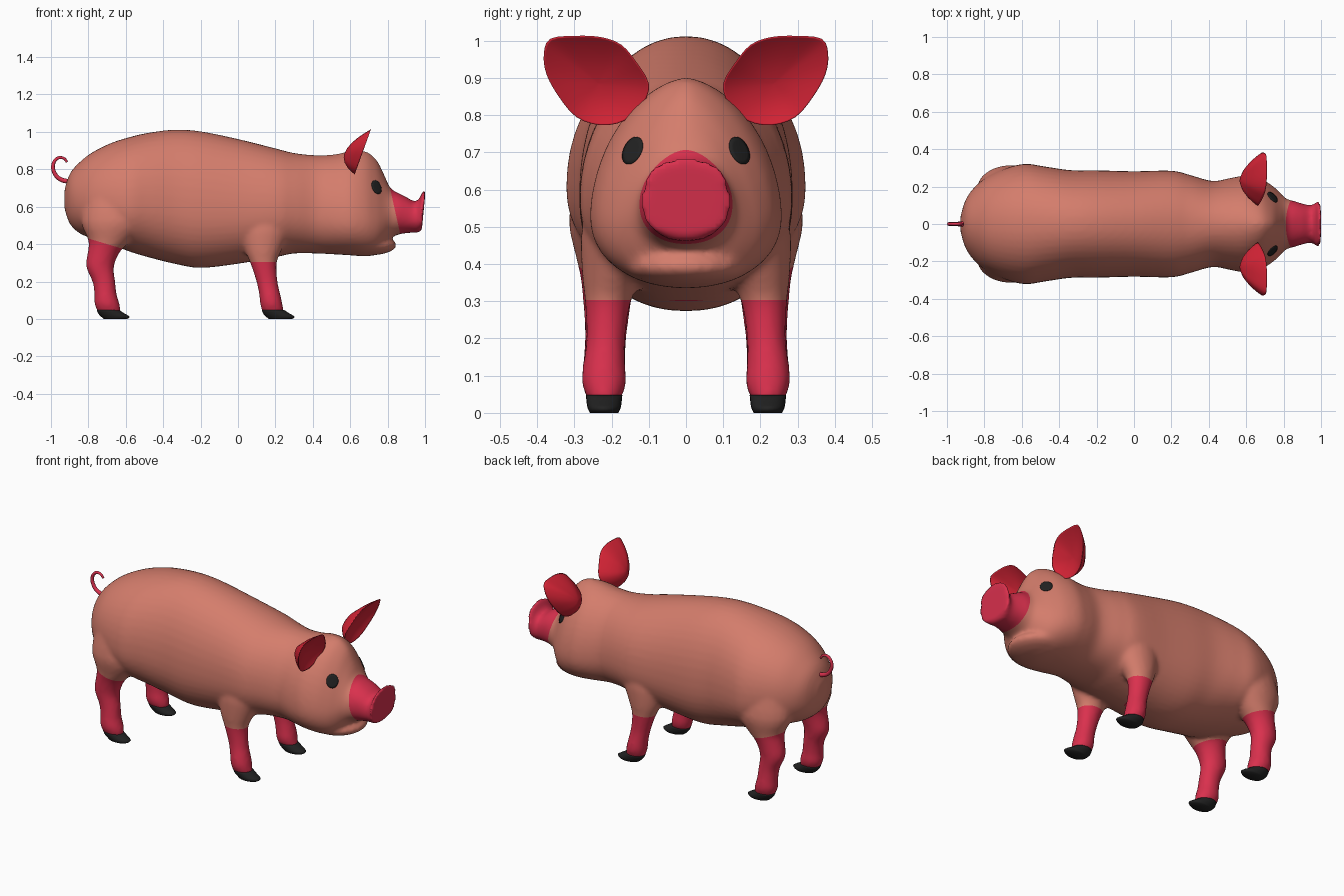
import bpy, bmesh, math
from mathutils import Vector
from mathutils.bvhtree import BVHTree

if "Cube" in bpy.data.objects:
    bpy.data.objects.remove(bpy.data.objects["Cube"])


def material(name, rgb):
    m = bpy.data.materials.new(name)
    m.diffuse_color = (*rgb, 1)
    m.use_nodes = True
    m.node_tree.nodes["Principled BSDF"].inputs["Base Color"].default_value = m.diffuse_color
    return m


SKIN = material("pink skin", (0.66, 0.205, 0.15))
ROSE = material("rose red", (0.70, 0.03, 0.075))
EAR = material("ear red", (0.66, 0.017, 0.036))
DARK = material("dark hoof", (0.016, 0.016, 0.016))


def catmull(rows, k=4, closed=False):
    """Smooth interpolation through rows of numbers."""
    n, out = len(rows), []
    for i in range(n if closed else n - 1):
        if closed:
            p = [rows[(i + j) % n] for j in (-1, 0, 1, 2)]
        else:
            p = [rows[min(max(i + j, 0), n - 1)] for j in (-1, 0, 1, 2)]
        for t in (j / k for j in range(k)):
            out.append([0.5 * (2 * b + (c - a) * t + (2 * a - 5 * b + 4 * c - d) * t * t
                               + (3 * b - a - 3 * c + d) * t ** 3) for a, b, c, d in zip(*p)])
    if not closed:
        out.append(list(rows[-1]))
    return out


def loft(bm, rings):
    """Skin closed rings and cap both ends."""
    vs = [[bm.verts.new(p) for p in r] for r in rings]
    n = len(vs[0])
    for a, b in zip(vs, vs[1:]):
        for i in range(n):
            bm.faces.new((a[i], a[(i + 1) % n], b[(i + 1) % n], b[i]))
    bm.faces.new(vs[0])
    bm.faces.new(vs[-1])


def finish(bm, name, mats, smooth=True, recalc=True):
    if recalc:
        bmesh.ops.recalc_face_normals(bm, faces=bm.faces)
    for f in bm.faces:
        f.smooth = smooth
    me = bpy.data.meshes.new(name)
    bm.to_mesh(me)
    bm.free()
    ob = bpy.data.objects.new(name, me)
    bpy.context.collection.objects.link(ob)
    for m in mats:
        me.materials.append(m)
    return ob


def evaluated(ob):
    bpy.context.view_layer.update()
    return bpy.data.meshes.new_from_object(ob.evaluated_get(bpy.context.evaluated_depsgraph_get()))


def spow(v, e):
    return math.copysign(abs(v) ** e, v)


def leg_rings(rows, side, k=3, n=24):
    """Oval rings stacked in z from rows of z, x0, x1, y0, y1."""
    rings = []
    for z, x0, x1, y0, y1 in catmull(rows, k):
        rings.append([((x0 + x1) / 2 + (x1 - x0) / 2 * math.cos(a),
                       side * ((y0 + y1) / 2 + (y1 - y0) / 2 * math.sin(a)), z)
                      for a in (2 * math.pi * i / n for i in range(n))])
    return rings


# Trunk, head and snout: x, top, bottom, half width, upper roundness, height of widest point
TRUNK = [(-.928, .69, .59, .04, 2, .5), (-.90, .775, .51, .13, 2, .5), (-.85, .835, .46, .20, 2, .45),
         (-.78, .89, .43, .255, 2.1, .42), (-.68, .94, .40, .30, 2.1, .4), (-.58, .972, .36, .322, 2.1, .4),
         (-.48, .995, .33, .308, 2.1, .42), (-.34, 1.012, .295, .288, 2.1, .42), (-.2, 1.003, .273, .287, 2.1, .42),
         (0, .962, .295, .282, 2.1, .42), (.2, .912, .33, .285, 2.1, .42), (.3, .887, .35, .262, 2.1, .42),
         (.42, .875, .35, .23, 2, .4), (.52, .88, .345, .247, 1.9, .36), (.6, .897, .34, .258, 1.8, .34),
         (.68, .897, .335, .24, 1.65, .33), (.74, .852, .345, .205, 1.55, .33), (.78, .775, .38, .168, 1.6, .36),
         (.815, .70, .43, .135, 1.9, .42), (.86, .672, .452, .122, 2.2, .47), (.90, .652, .458, .109, 2.3, .48),
         (.945, .627, .462, .10, 2.3, .47), (.97, .645, .46, .107, 2.3, .46), (.988, .682, .466, .121, 2.4, .45),
         (1.003, .686, .468, .121, 2.4, .45)]
bm = bmesh.new()
rings = []
for x, top, bot, w, n, frac in catmull(TRUNK, 4):
    zm = bot + (top - bot) * frac
    ring = []
    for a in (2 * math.pi * i / 48 for i in range(48)):
        c, s = math.cos(a), math.sin(a)
        e = 2 / n if s > 0 else 2 / 2.2
        z = zm + spow(s, e) * (top - zm if s > 0 else zm - bot)
        lean = max(0, (x - .93) / .07) * .02 * (top - z) / (top - bot)
        ring.append((x - lean, w * spow(c, e), z))
    rings.append(ring)
loft(bm, rings)

# Lower jaw
jaw = bmesh.ops.create_uvsphere(bm, u_segments=32, v_segments=20, radius=1)["verts"]
for v in jaw:
    v.co = Vector((.68 + .168 * v.co.x, .165 * v.co.y, .394 + .056 * v.co.z))

# Legs
FRONT = [(.035, .13, .245, .175, .265), (.08, .118, .238, .16, .28), (.13, .113, .227, .163, .277),
         (.2, .098, .212, .163, .268), (.3, .065, .207, .148, .272), (.38, .03, .24, .11, .28),
         (.5, .0, .29, .06, .28), (.6, .04, .26, .06, .24)]
REAR = [(.035, -.75, -.625, .175, .265), (.08, -.768, -.633, .16, .28), (.13, -.768, -.648, .163, .277),
        (.2, -.778, -.656, .16, .272), (.28, -.813, -.663, .15, .275), (.36, -.803, -.63, .135, .283),
        (.42, -.80, -.57, .11, .296), (.52, -.84, -.48, .06, .315), (.65, -.82, -.5, .06, .29)]
for side in (1, -1):
    for rows in (FRONT, REAR):
        loft(bm, leg_rings(rows, side))

# Blend everything into one skin
body = finish(bm, "body", [])
mod = body.modifiers.new("blend", 'REMESH')
mod.mode, mod.voxel_size = 'VOXEL', .012
mod = body.modifiers.new("soften", 'SMOOTH')
mod.factor, mod.iterations = .5, 7
mesh = evaluated(body)
bpy.data.objects.remove(body)
bm = bmesh.new()
bm.from_mesh(mesh)

# Cut clean colour borders: plane point, normal towards the rose side, region test
BORDERS = [((0, 0, .303), (0, 0, -1), lambda c: .03 < c.x < .32 and c.z < .34),
           ((-.69, 0, .397), (-.3, 0, -1), lambda c: c.x < -.48 and abs(c.y) > .09 and c.z < .5),
           ((.815, 0, .69), (1, 0, .222), lambda c: c.x > .77 and c.z > .435)]
rose = []
for co, no, inside in BORDERS:
    faces = [f for f in bm.faces if inside(f.calc_center_median())]
    geom = set(faces) | {e for f in faces for e in f.edges} | {v for f in faces for v in f.verts}
    bmesh.ops.bisect_plane(bm, geom=list(geom), plane_co=co, plane_no=no, dist=1e-5)
for f in bm.faces:
    c = f.calc_center_median()
    f.material_index = int(any(t(c) and (c - Vector(co)).dot(Vector(no)) > 0 for co, no, t in BORDERS))
tree = BVHTree.FromBMesh(bm)
finish(bm, "body", [SKIN, ROSE], recalc=False)

# Hooves
HOOF = [(.0, .165, .29, .182, .258), (.012, .15, .303, .176, .264), (.028, .135, .277, .173, .267),
        (.048, .127, .247, .171, .269)]
for label, dx in (("front", 0), ("rear", -.882)):
    for side, word in ((1, "left"), (-1, "right")):
        bm = bmesh.new()
        loft(bm, leg_rings([(z, a + dx, b + dx, c, d) for z, a, b, c, d in HOOF], side, 2))
        finish(bm, f"{label}_hoof_{word}", [DARK])

# Ears: cupped leaves from a y, z outline
OUTLINE = [(.10, .885), (.135, .945), (.175, .99), (.23, 1.01), (.30, 1.013), (.365, 1.005), (.382, .965),
           (.375, .91), (.342, .85), (.295, .795), (.23, .773), (.165, .785), (.115, .83)]
centre = Vector((.235, .885))
for side, word in ((1, "left"), (-1, "right")):
    bm = bmesh.new()
    pts = [Vector(p) for p in catmull(OUTLINE, 3, True)]
    rings = []
    for depth, radii in ((.04, (.02, .3, .55, .75, .88, .96)), (.095, (1, .95, .85, .7, .45, .2, .02))):
        for r in radii:
            ring = []
            for p in pts:
                q = centre + (p - centre) * r
                x = .623 + .36 * (q.y - .77) - depth * (1 - r * r)
                ring.append((x, side * q.x, q.y))
            rings.append(ring)
    loft(bm, rings)
    finish(bm, f"ear_{word}", [EAR])

# Eyes: thin discs laid on the head surface
for side, word in ((1, "left"), (-1, "right")):
    bm = bmesh.new()
    d = Vector((.62, .78 * side, .1)).normalized()
    u = Vector((-d.y, d.x, 0)).normalized()
    mid = Vector((.73, .13 * side, .703))
    rings = []
    for r in (.05, .4, .7, 1):
        ring = []
        for a in (2 * math.pi * i / 28 for i in range(28)):
            p = mid + u * (.034 * r * math.cos(a)) + Vector((0, 0, .038 * r * math.sin(a)))
            hit = tree.ray_cast(p + d * .2, -d)[0] or p
            ring.append(hit + d * .004)
        rings.append(ring)
    rings.append([p - d * .007 for p in rings[-1]])
    loft(bm, rings)
    finish(bm, f"eye_{word}", [DARK])

# Curly tail
PATH = [(-.90, .735), (-.94, .742), (-.972, .765), (-.989, .805), (-.982, .842), (-.958, .862), (-.93, .858),
        (-.914, .838)]
bm = bmesh.new()
pts = catmull(PATH, 4)
rings = []
for i, (x, z) in enumerate(pts):
    a, b = pts[max(i - 1, 0)], pts[min(i + 1, len(pts) - 1)]
    t = Vector((b[0] - a[0], 0, b[1] - a[1])).normalized()
    side = Vector((-t.z, 0, t.x))
    r = .013 - .007 * i / len(pts)
    rings.append([Vector((x, 0, z)) + side * r * math.cos(k * math.pi / 6)
                  + Vector((0, r * math.sin(k * math.pi / 6), 0)) for k in range(12)])
loft(bm, rings)
finish(bm, "tail", [ROSE])
